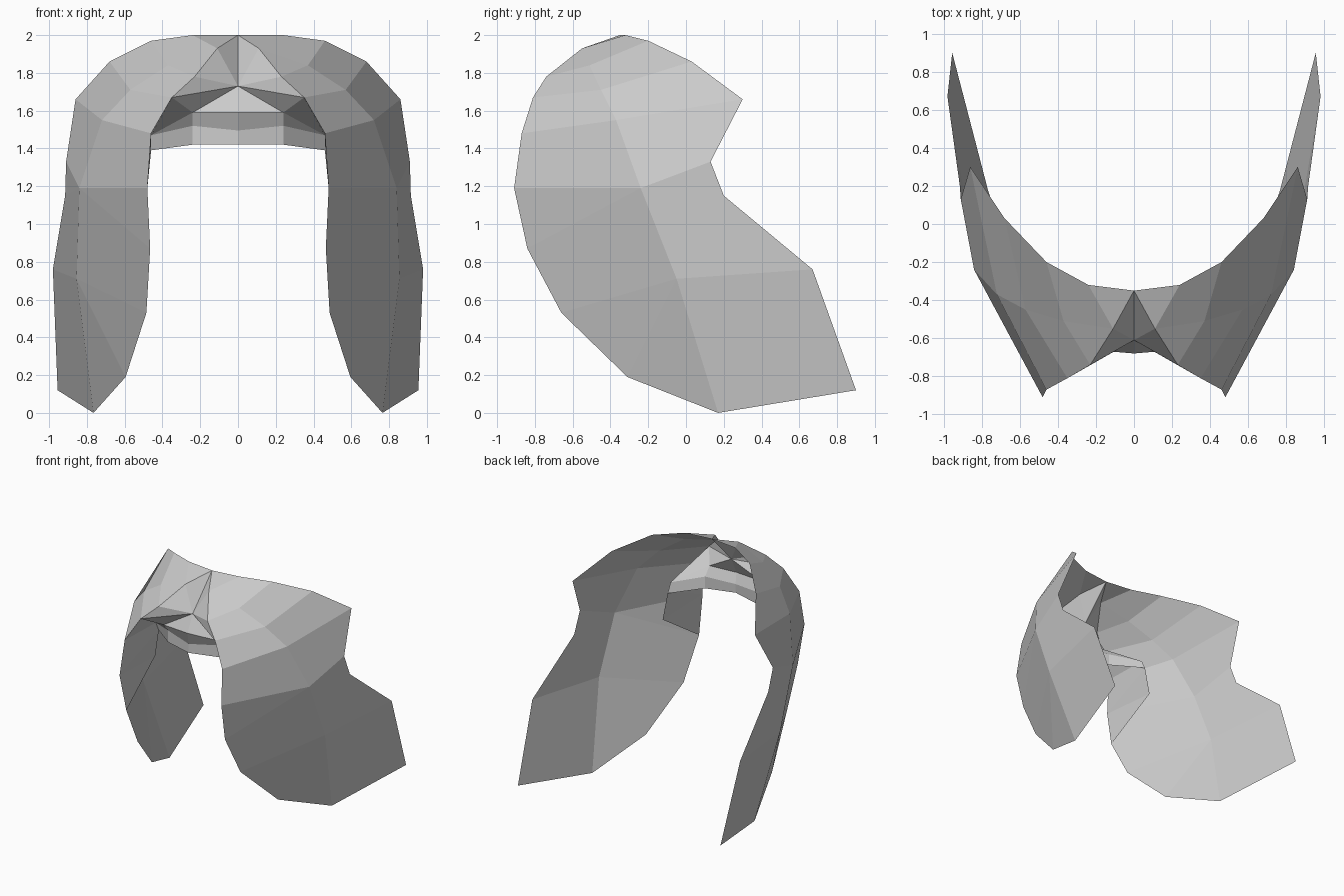
import bpy, bmesh

if "Cube" in bpy.data.objects:
    bpy.data.objects.remove(bpy.data.objects["Cube"])

grey = bpy.data.materials.new("light_grey")
grey.diffuse_color = (0.6, 0.6, 0.6, 1)
grey.use_nodes = True
grey.node_tree.nodes["Principled BSDF"].inputs["Base Color"].default_value = grey.diffuse_color


def make_part(name, faces):
    """Build half of a flat-shaded sheet from corner points, mirrored in x."""
    bm = bmesh.new()
    verts = {}
    for face in faces:
        corners = []
        for p in face:
            if p not in verts:
                verts[p] = bm.verts.new(p)
            if verts[p] not in corners:
                corners.append(verts[p])
        if len(corners) > 2:
            bm.faces.new(corners)
    bmesh.ops.recalc_face_normals(bm, faces=bm.faces[:])
    mesh = bpy.data.meshes.new(name)
    bm.to_mesh(mesh)
    bm.free()
    mesh.materials.append(grey)
    obj = bpy.data.objects.new(name, mesh)
    bpy.context.collection.objects.link(obj)
    mod = obj.modifiers.new("mirror", 'MIRROR')
    mod.use_clip = True
    mod.merge_threshold = 0.001
    return obj


def strip(a, b):
    """Faces between two rows; repeated points collapse quads to triangles."""
    return [(a[i], a[i + 1], b[i + 1], b[i]) for i in range(len(a) - 1)]


# Rows of the outer shell: back rim, middle ridge, front edge
rim = [(0, -.35, 2), (.24, -.32, 2), (.46, -.2, 1.97), (.68, .03, 1.86),
       (.86, .3, 1.66), (.91, .13, 1.33), (.915, .2, 1.15), (.98, .67, .76),
       (.955, .9, .12)]
tip = (.765, .17, 0)
m = [(.11, -.55, 1.93), (.37, -.51, 1.84), (.57, -.45, 1.71),
     (.72, -.37, 1.55), (.84, -.24, 1.19), (.855, -.05, .71), tip]
f = [(.23, -.74, 1.78), (.35, -.81, 1.67), (.46, -.87, 1.48),
     (.48, -.91, 1.19), (.465, -.84, .87), (.485, -.66, .53),
     (.595, -.31, .19), tip]

back_faces = strip(rim, [m[i] for i in (0, 0, 1, 2, 3, 4, 4, 5, 6)])
front_faces = strip([m[i] for i in (0, 1, 2, 3, 4, 4, 5, 5, 6)], [f[0]] + f)
make_part("outer_shell", back_faces + front_faces)

# Central bridge, brow and inner lip
bridge = (0, -.61, 1.73)
brow_mid, brow_side = (0, -.68, 1.59), (.24, -.66, 1.59)
top = [(0, -.667, 1.495), (.24, -.6, 1.52), (.46, -.45, 1.47)]
low = [(0, -.67, 1.42), (.24, -.6, 1.42), (.46, -.41, 1.39)]
heel = (.5, -.4, 1.16)

make_part("front_bridge", [
    (rim[0], m[0], bridge), (m[0], f[0], bridge),
    (bridge, f[0], f[1]), (bridge, f[1], brow_side),
    (bridge, brow_side, brow_mid),
    (brow_mid, brow_side, top[1], top[0]),
    (brow_side, top[2], top[1]),
    (f[1], top[2], brow_side), (f[1], f[2], top[2])])

# Vertical band across the opening and the walls behind the front edge
make_part("inner_band", strip(top, low))
make_part("inner_wall", [
    (f[2], f[3], low[2], top[2]), (f[3], heel, low[2]), (f[3], f[4], heel)])
